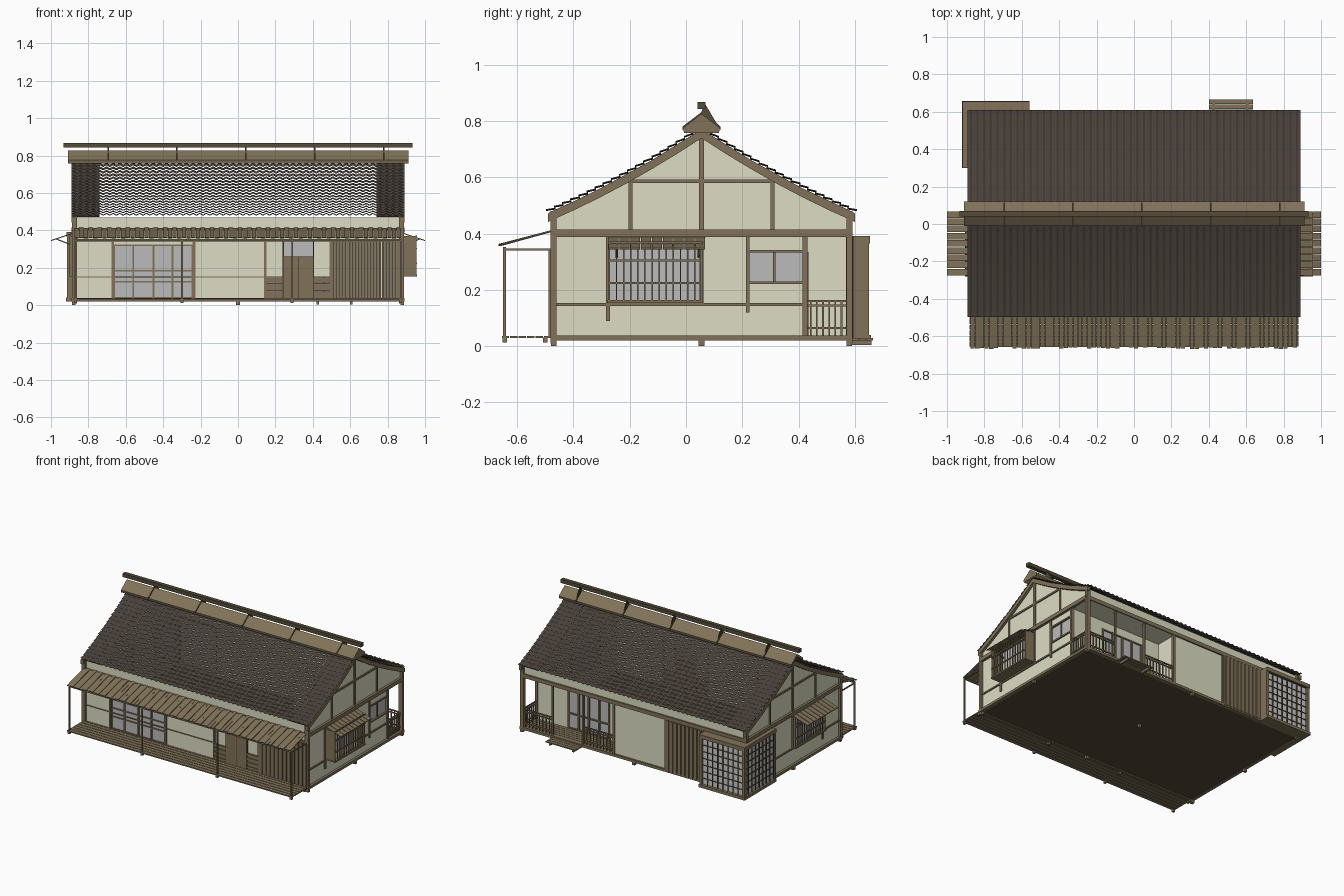
import bpy, bmesh, math, random
random.seed(4)

def mat(name, r, g, b):
    m = bpy.data.materials.new(name)
    m.diffuse_color = (r, g, b, 1)
    return m

CREAM = mat("plaster", .72, .72, .55)
WOOD = mat("wood", .22, .17, .10)
DARK = mat("dark_wood", .09, .07, .04)
TILE = mat("roof_tile", .07, .055, .045)
GLASS = mat("glass", .50, .50, .50)
PAPER = mat("paper", .75, .75, .72)
YC = 0.055          # ridge line
YF, YB = -.47, .58  # front and back walls

def finish(name, bm, m):
    bmesh.ops.recalc_face_normals(bm, faces=bm.faces)
    me = bpy.data.meshes.new(name)
    bm.to_mesh(me)
    bm.free()
    me.materials.append(m)
    ob = bpy.data.objects.new(name, me)
    bpy.context.collection.objects.link(ob)
    return ob

def boxes(name, m, items):
    """items: (x0, x1, y0, y1, z0, z1)"""
    bm = bmesh.new()
    for x0, x1, y0, y1, z0, z1 in items:
        vs = bmesh.ops.create_cube(bm, size=1)['verts']
        for v in vs:
            v.co = ((x0+x1)/2 + v.co.x*(x1-x0), (y0+y1)/2 + v.co.y*(y1-y0), (z0+z1)/2 + v.co.z*(z1-z0))
    return finish(name, bm, m)

def prisms(name, m, items, axis='x'):
    """items: (outline, start, end); outline in yz (axis x) or xz (axis y)"""
    bm = bmesh.new()
    for pts, a, b in items:
        put = (lambda p, t: (t, p[0], p[1])) if axis == 'x' else (lambda p, t: (p[0], t, p[1]))
        A = [bm.verts.new(put(p, a)) for p in pts]
        B = [bm.verts.new(put(p, b)) for p in pts]
        caps = [bm.faces.new(A), bm.faces.new(B[::-1])]
        n = len(pts)
        for i in range(n):
            bm.faces.new((A[i], B[i], B[(i+1) % n], A[(i+1) % n]))
        bmesh.ops.triangulate(bm, faces=caps)
    return finish(name, bm, m)

def roof_z(d):
    return .775 - .66*d + .21*d*d

def chevron(top, bottom, reach):
    ds = [reach*(i/6 - 1) for i in range(13)]
    return ([(YC+d, roof_z(abs(d))+top) for d in ds] +
            [(YC+d, roof_z(abs(d))+bottom) for d in reversed(ds)])

# floor, base beams and feet
boxes("floor", DARK, [(-.88, .88, YF, YB, .022, .03)])
boxes("base_beams", WOOD, [(-.89, .89, YF-.012, YF+.012, .02, .038), (-.89, .89, YB-.012, YB+.012, .02, .038)]
      + [(s-.012, s+.012, YF, YB, .02, .038) for s in (-.878, .878)])
boxes("feet", WOOD, [(x-.01, x+.01, y-.01, y+.01, 0, .024) for x in (-.878, 0, .878) for y in (YF, YC, YB)]
      + [(x-.008, x+.008, y-.008, y+.008, .012, .03) for x in (-.87, -.3, .29, .87) for y in (-.645, -.5)])

# front plaster wall
boxes("front_wall", CREAM, [(-.87, -.67, YF, YF+.015, .03, .47), (-.67, -.235, YF, YF+.015, .325, .47),
      (-.235, .145, YF, YF+.015, .03, .47), (.145, .87, YF, YF+.015, .35, .47), (.495, .87, YF, YF+.015, .03, .35)])
# back wall, including the recess for the veranda
boxes("back_wall", CREAM, [(-.87, .87, YB-.015, YB, .39, .47), (-.56, .157, YB-.015, YB, .03, .39),
      (.142, .157, .42, YB, .03, .39), (.157, .3, .415, .43, .03, .39), (.62, .87, .415, .43, .03, .39),
      (.3, .62, .415, .43, .33, .39), (.157, .87, .43, YB, .388, .394)])
# side walls around windows
boxes("right_wall", CREAM, [(.86, .872, YF, -.277, .03, .4), (.86, .872, -.277, .057, .03, .16),
      (.86, .872, .057, .22, .03, .4), (.86, .872, .22, .42, .03, .227), (.86, .872, .22, .42, .337, .4), (.86, .872, -.277, .057, .37, .4)])
boxes("left_wall", CREAM, [(-.872, -.86, YF, -.277, .03, .4), (-.872, -.86, -.277, .057, .03, .16),
      (-.872, -.86, .057, .3, .03, .4), (-.872, -.86, -.277, .057, .37, .4)])
gable = [(YF, .39)] + [(YC+d, roof_z(abs(d))-.012) for d in [.525*(i/5-1) for i in range(11)]] + [(YB, .39)]
prisms("gable_walls", CREAM, [(gable, s*.858, s*.872) for s in (-1, 1)])

# exposed timber frame on both ends
def end_box(s, a, b, *r):
    return (min(s*a, s*b), max(s*a, s*b), *r)
frame = []
for s in (-1, 1):
    frame += [end_box(s, .86, .888, YF-.012, YF+.01, .01, .48), end_box(s, .86, .888, YB-.01, YB+.012, .01, .48),
              end_box(s, .86, .89, YF, YB, .388, .415), end_box(s, .86, .88, YF, .42, .143, .153),
              end_box(s, .86, .88, YC-.009, YC+.009, .41, .755), end_box(s, .86, .88, -.21, .32, .58, .592),
              end_box(s, .86, .878, -.205, -.19, .415, .585), end_box(s, .86, .878, .3, .315, .415, .585),
              end_box(s, .86, .882, -.285, -.27, .09, .388), end_box(s, .86, .882, YC-.007, YC+.007, .15, .388)]
frame += [(.86, .882, .415, .432, .03, .388), (.86, .882, .213, .225, .12, .388), (.86, .88, .22, .42, .22, .23),
          (.86, .88, .22, .42, .332, .342), (.86, .874, .31, .318, .23, .335)]
boxes("end_timbers", WOOD, frame)
boxes("long_beams", WOOD, [(-.88, .88, YF-.01, YF, .34, .355), (-.88, .88, YB, YB+.01, .388, .415),
      (-.87, .145, YF-.005, YF, .148, .154), (-.88, .88, YF-.008, YF, .4, .412)]
      + [(x-.007, x+.007, YF-.008, YF+.015, .03, .345) for x in (-.67, -.235, .145, .495)]
      + [(x-.008, x+.008, YB-.012, YB+.008, .03, .39) for x in (.157, -.25, -.56)])

# front sliding windows
boxes("front_sliding_glass", GLASS, [(-.67, -.235, YF+.004, YF+.008, .03, .325), (.245, .4, YF+.005, YF+.009, .26, .35)])
boxes("front_sliding_frames", WOOD, [(x-.005, x+.005, YF-.004, YF+.01, .03, .325) for x in (-.663, -.56, -.4525, -.35, -.243)]
      + [(-.67, -.235, YF-.003, YF+.01, z, z+.008) for z in (.035, .12, .18, .317)])
# entrance door with plank panels at both sides
boxes("entrance_door", WOOD, [(.245, .32, YF-.012, YF+.008, .03, .26), (.325, .4, YF-.012, YF+.008, .03, .26)])
boxes("door_frame", DARK, [(.238, .245, YF-.012, YF+.01, .03, .35), (.4, .407, YF-.012, YF+.01, .03, .35), (.32, .325, YF-.012, YF, .03, .26)])
boxes("entrance_side_wall", CREAM, [(.145, .24, YF, YF+.012, .15, .35), (.405, .495, YF, YF+.012, .15, .35)])
boxes("entrance_planks", WOOD, [(a, b, YF-.006 - .004*(i % 2), YF+.008, .03+.015*i, .044+.015*i)
      for a, b in ((.145, .24), (.405, .495)) for i in range(8)])
# vertical board cladding, front right and back left
boxes("front_board_cladding", WOOD, [(.5+.0158*i, .513+.0158*i, YF-.014-.004*(i % 2), YF, .03, .342) for i in range(24)])
boxes("back_board_cladding", WOOD, [(-.55+.0158*i, -.537+.0158*i, YB, YB+.014+.004*(i % 2), .03, .388) for i in range(19)])

# front porch: deck, posts, beams, plank roof
boxes("porch_deck", WOOD, [(-.88, .88, -.655+.03*i, -.629+.03*i, .028, .036) for i in range(6)])
PX = (-.87, -.3, .29, .87)
boxes("porch_posts", WOOD, [(x-.005, x+.005, -.65, -.64, .02, .352) for x in PX])
boxes("porch_beams", WOOD, [(-.875, .875, -.65, -.64, .343, .353)] + [(x-.004, x+.004, -.645, YF, .34, .347) for x in PX])
planks = []
N = 70
for i in range(N):
    x, e = -.875 + 1.748*i/N, random.uniform(0, .012)
    h = .002*(i % 2)
    planks.append(([(-.668+e, .356+h), (-.468, .408+h), (-.468, .413+h), (-.668+e, .361+h)], x, x+1.748/N-.002))
prisms("porch_roof_planks", WOOD, planks)

# side window awnings and lattices
for s, side, out in ((1, "right", .955), (-1, "left", .9)):
    prisms(side+"_awning", WOOD, [([(s*.88, .383), (s*1, .343), (s*1, .348), (s*.88, .388)], -.275+.0385*i, -.24+.0385*i)
           for i in range(9)], 'y')
    prisms(side+"_awning_braces", WOOD, [([(s*.88, .315), (s*.97, .35), (s*.97, .356), (s*.88, .322)], y, y+.008) for y in (-.25, .04)], 'y')
    boxes(side+"_window_glass", GLASS, [end_box(s, .864, .868, -.277, .057, .16, .37)])
    boxes(side+"_window_lattice", WOOD, [end_box(s, out-.006, out, -.275+.0253*i, -.27+.0253*i, .16, .37) for i in range(14)]
          + [end_box(s, .87, out+.003, -.28, .06, z, z+.01) for z in (.153,)]
          + [end_box(s, out-.006, out+.002, -.278, .058, z, z+.007) for z in (.22, .3, .365)]
          + [end_box(s, .87, out, y, y+.006, .16, .37) for y in (-.278, .052)])
boxes("small_window_glass", GLASS, [(.863, .867, .22, .42, .227, .337)])

# rear veranda: glass doors, railing, deck boards, step
boxes("veranda_door_glass", GLASS, [(.3, .62, .42, .425, .03, .33)])
boxes("veranda_door_frames", WOOD, [(x-.006, x+.006, .415, .435, .03, .335) for x in (.3, .38, .46, .54, .62)]
      + [(.3, .62, .415, .434, z, z+.009) for z in (.035, .14, .325)])
boxes("veranda_deck", WOOD, [(.157, .875, .432+.025*i, .454+.025*i, .03, .037) for i in range(6)])
rails = []
for a, b in ((.165, .4), (.64, .875)):
    rails += [(a, b, .572, .58, z, z+.007) for z in (.06, .14, .157)]
    n = 9
    rails += [(a+(b-a)*i/n-.003, a+(b-a)*i/n+.003, .573, .579, .035, .16) for i in range(n+1)]
rails += [(.868, .876, .43, .58, z, z+.007) for z in (.06, .14, .157)]
rails += [(.869, .875, .44+.022*i, .446+.022*i, .035, .16) for i in range(6)]
boxes("veranda_railing", WOOD, rails)
boxes("veranda_posts", WOOD, [(x-.006, x+.006, .57, .582, .03, .39) for x in (.4, .64)])
boxes("back_step", WOOD, [(.4, .635, .59+.026*i, .613+.026*i, .02, .028) for i in range(3)]
      + [(x, x+.012, .585, .66, .004, .02) for x in (.42, .6)])

# corner bay with paper screens at back left
boxes("corner_bay_frame", WOOD, [(-.92, -.56, .58, .658, .02, .04), (-.92, -.87, .3, .65, .02, .04),
      (-.918, -.56, .57, .655, .365, .392), (-.918, -.86, .3, .655, .365, .392),
      (-.915, -.895, .63, .65, .03, .38), (-.58, -.56, .58, .65, .03, .38), (-.915, -.87, .3, .318, .03, .38)])
boxes("corner_bay_paper", PAPER, [(-.9, -.57, .634, .638, .04, .37), (-.904, -.9, .31, .638, .04, .37)])
boxes("corner_bay_lattice", DARK, [(-.9+.04*i, -.895+.04*i, .638, .645, .04, .37) for i in range(9)]
      + [(-.911, -.904, .315+.04*i, .32+.04*i, .04, .37) for i in range(9)]
      + [(-.9, -.57, .638, .644, .08+.047*i, .084+.047*i) for i in range(7)]
      + [(-.91, -.904, .31, .64, .08+.047*i, .084+.047*i) for i in range(7)])

# wavy tile courses, both slopes
bm = bmesh.new()
ROWS, COLS, SUB = 19, 50, 6
L = .548/ROWS
for s in (-1, 1):
    for r in range(ROWS):
        da, db = r*L, (r+1.18)*L
        prev = None
        for i in range(COLS*SUB+1):
            x = -.89 + 1.78*i/(COLS*SUB)
            w = .004*math.sin(2*math.pi*i/SUB)
            cur = (bm.verts.new((x, YC+s*da, roof_z(da)+w)), bm.verts.new((x, YC+s*db, roof_z(db)+.009+w)))
            if prev:
                bm.faces.new((prev[0], prev[1], cur[1], cur[0]))
            prev = cur
finish("roof_tiles", bm, TILE)
# backing boards and barge boards at the roof ends
prisms("roof_end_backing", TILE, [(chevron(-.004, -.009, .54), s*.74, s*.885) for s in (-1, 1)])
prisms("barge_boards", WOOD, [(chevron(-.006, -.036, .545), s*.868, s*.89) for s in (-1, 1)])

# ridge cap, crossed holders and ridge pole
prisms("ridge_cap", WOOD, [([(YC-.062, .758), (YC-.066, .775), (YC, .826), (YC+.066, .775), (YC+.062, .758), (YC, .806)], -.91, .912)])
RX = [-.695+.3685*i for i in range(5)]
prisms("ridge_holders", DARK, [([(YC-.068, .768), (YC-.068, .78), (YC, .832), (YC+.01, .866), (YC+.012, .832), (YC+.068, .78),
       (YC+.068, .768), (YC, .815)], x-.004, x+.004) for x in RX])
boxes("ridge_pole", DARK, [(-.932, .934, YC-.014, YC+.014, .842, .868)])
